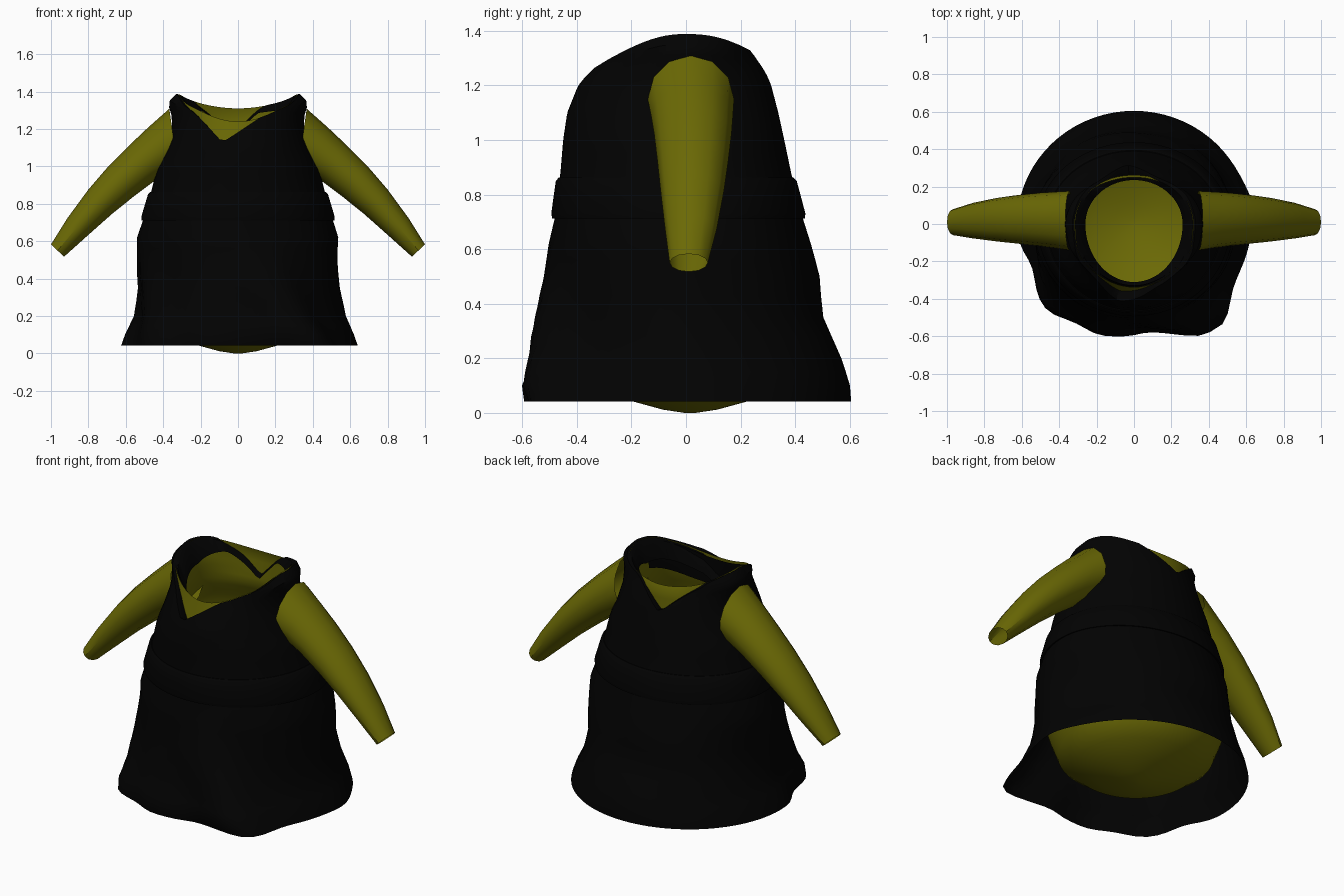
import bpy, math

if "Cube" in bpy.data.objects:
    bpy.data.objects.remove(bpy.data.objects["Cube"])

N = 72  # segments around the torso


def material(name, rgb):
    m = bpy.data.materials.new(name)
    m.diffuse_color = (*rgb, 1)
    m.use_nodes = True
    m.node_tree.nodes["Principled BSDF"].inputs["Base Color"].default_value = m.diffuse_color
    return m


BLACK = material("black cloth", (0.0006, 0.0006, 0.0006))
OLIVE = material("olive yellow cloth", (0.147, 0.142, 0.0015))

# Torso outline rows: height, half width, front depth, back depth
OUTLINE = [
    (0.042, 0.625, 0.59, 0.605), (0.10, 0.605, 0.605, 0.60), (0.20, 0.56, 0.57, 0.57),
    (0.35, 0.535, 0.54, 0.51), (0.50, 0.535, 0.515, 0.49), (0.62, 0.538, 0.505, 0.455),
    (0.72, 0.505, 0.48, 0.425), (0.88, 0.46, 0.46, 0.385), (1.00, 0.43, 0.45, 0.36),
    (1.10, 0.385, 0.435, 0.338), (1.20, 0.355, 0.395, 0.312), (1.25, 0.353, 0.365, 0.292),
    (1.30, 0.36, 0.34, 0.268), (1.33, 0.377, 0.32, 0.258), (1.36, 0.36, 0.30, 0.25),
    (1.385, 0.33, 0.28, 0.245)]


def outline(z):
    z = min(max(z, OUTLINE[0][0]), OUTLINE[-1][0])
    for a, b in zip(OUTLINE, OUTLINE[1:]):
        if z <= b[0]:
            t = (z - a[0]) / (b[0] - a[0])
            return [p + (q - p) * t for p, q in zip(a[1:], b[1:])]


def folds(angle, z):
    """Extra radius from the hanging folds, strongest at the hem."""
    deg = math.degrees(angle)
    deg = deg - 360 if deg > 180 else deg
    fall = max(0.0, 1 - z / 0.62)
    r = 0.0
    for centre, amp, width in ((10, 0.02, 12), (-50, 0.12, 13), (-78, -0.025, 9),
                               (-104, 0.02, 9), (-132, 0.05, 12), (-155, -0.03, 10)):
        # the folds twist slightly as they climb
        r += amp * math.exp(-((deg - centre + 45 * z) / width) ** 2)
    band = max(0.0, 1 - abs(z - 0.4) / 0.35)
    return r * fall + 0.008 * band * math.sin(5 * angle + 9 * z)


def body_point(angle, z, offset=0.0, folded=False):
    rx, front, back = outline(z)
    c, s = math.cos(angle), math.sin(angle)
    extra = offset + (folds(angle, z) if folded else 0)
    ry = front if s < 0 else back
    return ((rx + extra) * c, (ry + extra) * s, z)


def shirt_point(angle, z, offset=0.0):
    """Shirt wall: just inside the robe, then more upright towards the neck."""
    rx, front, back = outline(z)
    c, s = math.cos(angle), math.sin(angle)
    t = min(1.0, max(0.0, (z - 0.85) / 0.25))
    u = max(0.0, z - 1.1)
    cap = 0.46 - 0.095 * t - 0.2 * u if s < 0 else 0.39 - 0.128 * t
    ry = min((front if s < 0 else back) - 0.015, cap)
    return ((rx - 0.015 + offset) * c, (ry + offset) * s, z)


def shirt_top(angle):
    s = math.sin(angle)
    return 1.385 - (0.145 if s < 0 else 0.075) * abs(s) ** 2.4


def robe_top(angle):
    """Neckline cut to a V at the front and back."""
    x, s = 0.36 * math.cos(angle), math.sin(angle)
    if s < 0:
        d = x + 0.08
        v = 1.13 + (d * 0.66 if d > 0 else -d * 1.0)
    else:
        v = 1.18 + abs(x + 0.04) * 0.8
    return min(shirt_top(angle) + 0.003, v)


def finish(name, verts, faces, mat, angle=40):
    me = bpy.data.meshes.new(name)
    me.from_pydata(verts, [], faces)
    me.update()
    me.materials.append(mat)
    ob = bpy.data.objects.new(name, me)
    bpy.context.collection.objects.link(ob)
    bpy.ops.object.select_all(action='DESELECT')
    ob.select_set(True)
    bpy.context.view_layer.objects.active = ob
    bpy.ops.object.shade_smooth_by_angle(angle=math.radians(angle))
    return ob


def loft(name, rings, mat, closed=False, cap_start=False, around=True):
    n = len(rings[0])
    verts = [p for ring in rings for p in ring]
    rows = len(rings)
    faces = []
    for i in range(rows if closed else rows - 1):
        j = (i + 1) % rows
        for k in range(n if around else n - 1):
            m = (k + 1) % n
            faces.append((i * n + k, i * n + m, j * n + m, j * n + k))
    if cap_start:
        faces.append(tuple(reversed(range(n))))
    return finish(name, verts, faces, mat)


ANGLES = [2 * math.pi * k / N for k in range(N)]

# Robe: open skirt up to the waist, then up to the V neckline
rings = [[body_point(a, z, 0, True) for a in ANGLES]
         for z in (0.042, 0.10, 0.15, 0.2, 0.28, 0.35, 0.43, 0.5, 0.56, 0.62, 0.72, 0.88, 0.95)]
for i in range(1, 13):
    rings.append([body_point(a, 0.95 + (robe_top(a) - 0.95) * i / 12) for a in ANGLES])
loft("robe", rings, BLACK)

# Collar lining folded inside the robe
rings = []
for t in (0, 0.4, 1):
    ring = []
    for a in ANGLES:
        c, s = math.cos(a), math.sin(a)
        z = robe_top(a)
        x, y, _ = body_point(a, z)
        depth = 0.12 if s < 0 else 0.12 - 0.085 * s
        inner = (0.26 * c, (0.31 if s < 0 else 0.235) * s)
        ring.append((x + (inner[0] - x) * t, y + (inner[1] - y) * t, z - depth * t * t))
    rings.append(ring)
loft("collar_lining", rings, BLACK)

# Front lining: dark panel against the inside of the shirt front
FRONT = [a for a in ANGLES if math.sin(a) < -0.2]
rings = []
for t in (0, 0.5, 1):
    rings.append([shirt_point(a, shirt_top(a) - 0.012 - 0.17 * t, -0.012 - 0.02 * t)
                  for a in FRONT])
loft("front_lining", rings, BLACK, around=False)

# Belt: closed band around the waist
rings = []
for z, off in ((0.715, -0.012), (0.712, 0.008), (0.73, 0.015), (0.80, 0.014),
               (0.85, 0.013), (0.862, 0.004), (0.862, -0.012)):
    rings.append([body_point(a, z, off) for a in ANGLES])
loft("belt", rings, BLACK, closed=True)

# Shirt: rounded bowl below, tucked inside the robe, open at the neck
rings = []
for z, r in ((0.0, 0.02), (0.012, 0.1), (0.042, 0.21), (0.09, 0.33), (0.16, 0.42),
             (0.28, 0.465)):
    rings.append([(r * math.cos(a), r * math.sin(a) + 0.015, z) for a in ANGLES])
for z in (0.45, 0.62, 0.72, 0.85):
    rings.append([body_point(a, z, -0.025) for a in ANGLES])
for i in range(0, 11):
    rings.append([shirt_point(a, 0.95 + (shirt_top(a) - 0.95) * i / 10) for a in ANGLES])
loft("shirt", rings, OLIVE, cap_start=True)

# Sleeves: tapering tubes; rows are x, z, half thickness, half depth, y centre, lean
PATH = [(0.345, 1.15, 0.16, 0.158, 0.018, 8), (0.42, 1.09, 0.132, 0.15, 0.022, 28),
        (0.505, 1.025, 0.117, 0.142, 0.025, 37), (0.62, 0.925, 0.106, 0.13, 0.025, 40),
        (0.735, 0.813, 0.091, 0.116, 0.023, 44), (0.86, 0.675, 0.071, 0.095, 0.018, 47),
        (0.965, 0.55, 0.048, 0.07, 0.01, 47)]
SIDES = 12
for name, side in (("right_sleeve", 1), ("left_sleeve", -1)):
    rings = []
    for x, z, thick, deep, yc, lean in PATH:
        nx, nz = math.sin(math.radians(lean)), math.cos(math.radians(lean))
        ring = []
        for k in range(SIDES):
            a = 2 * math.pi * k / SIDES * side
            h = thick * math.cos(a)
            ring.append((side * (x + nx * h), yc + deep * math.sin(a), z + nz * h))
        rings.append(ring)
    loft(name, rings, OLIVE)
